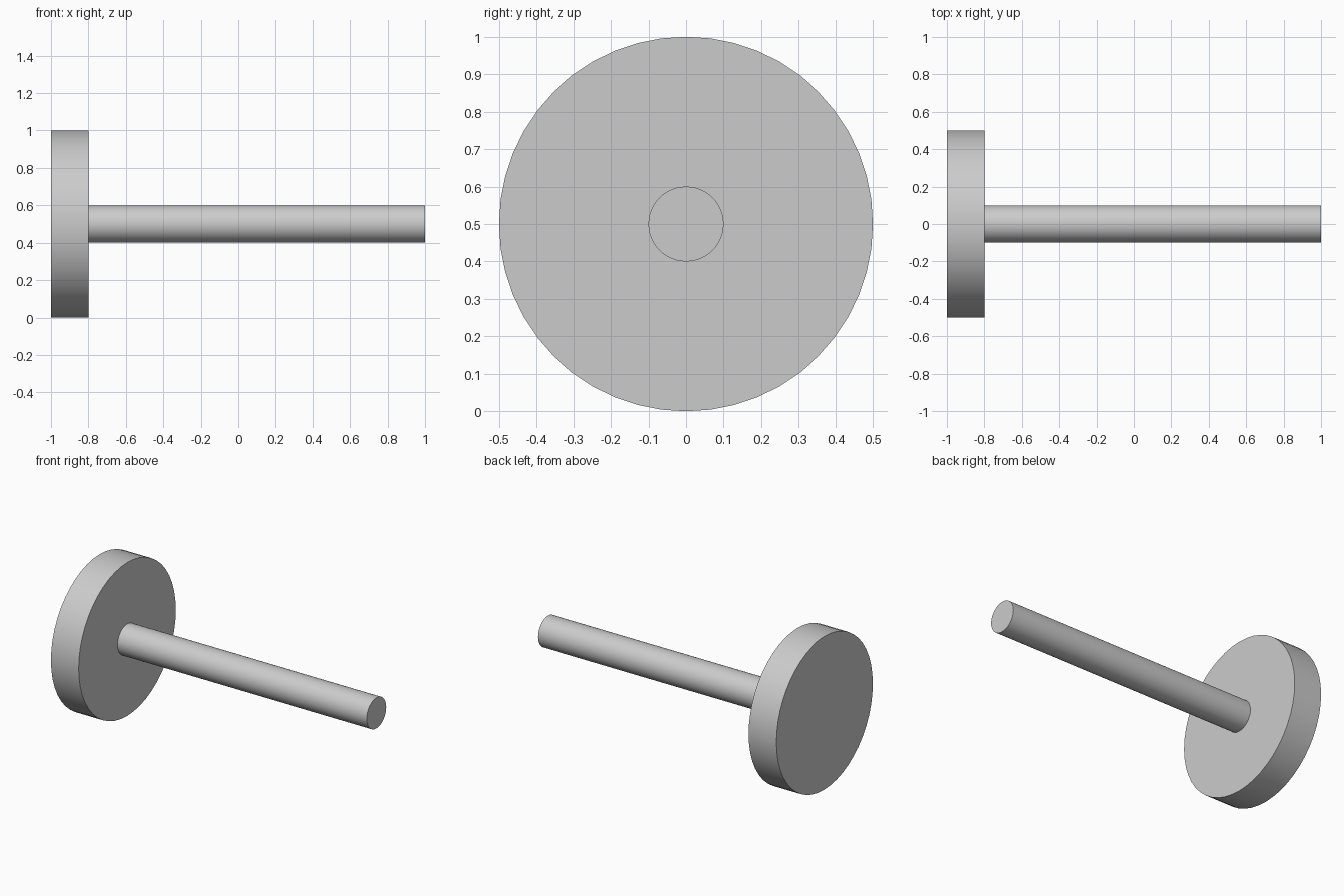
import bpy
import math

cube = bpy.data.objects.get("Cube")
if cube:
    bpy.data.objects.remove(cube, do_unlink=True)

grey = bpy.data.materials.new("light_grey")
grey.use_nodes = True
colour = (0.6, 0.6, 0.6, 1)
grey.diffuse_color = colour
grey.node_tree.nodes["Principled BSDF"].inputs["Base Color"].default_value = colour

AXIS_HEIGHT = 0.5


def rod(name, radius, x_start, x_end):
    """Smooth cylinder lying along x."""
    bpy.ops.mesh.primitive_cylinder_add(
        vertices=48, radius=radius, depth=x_end - x_start,
        location=((x_start + x_end) / 2, 0, AXIS_HEIGHT),
        rotation=(0, math.pi / 2, 0))
    part = bpy.context.object
    part.name = name
    part.data.materials.append(grey)
    bpy.ops.object.shade_smooth_by_angle(angle=math.radians(30))
    return part


# Wide disc at the right end, with a thin shaft rising from its face
rod("disc_head", 0.5, -1.0, -0.8)
rod("shaft", 0.1, -0.8, 1.0)
